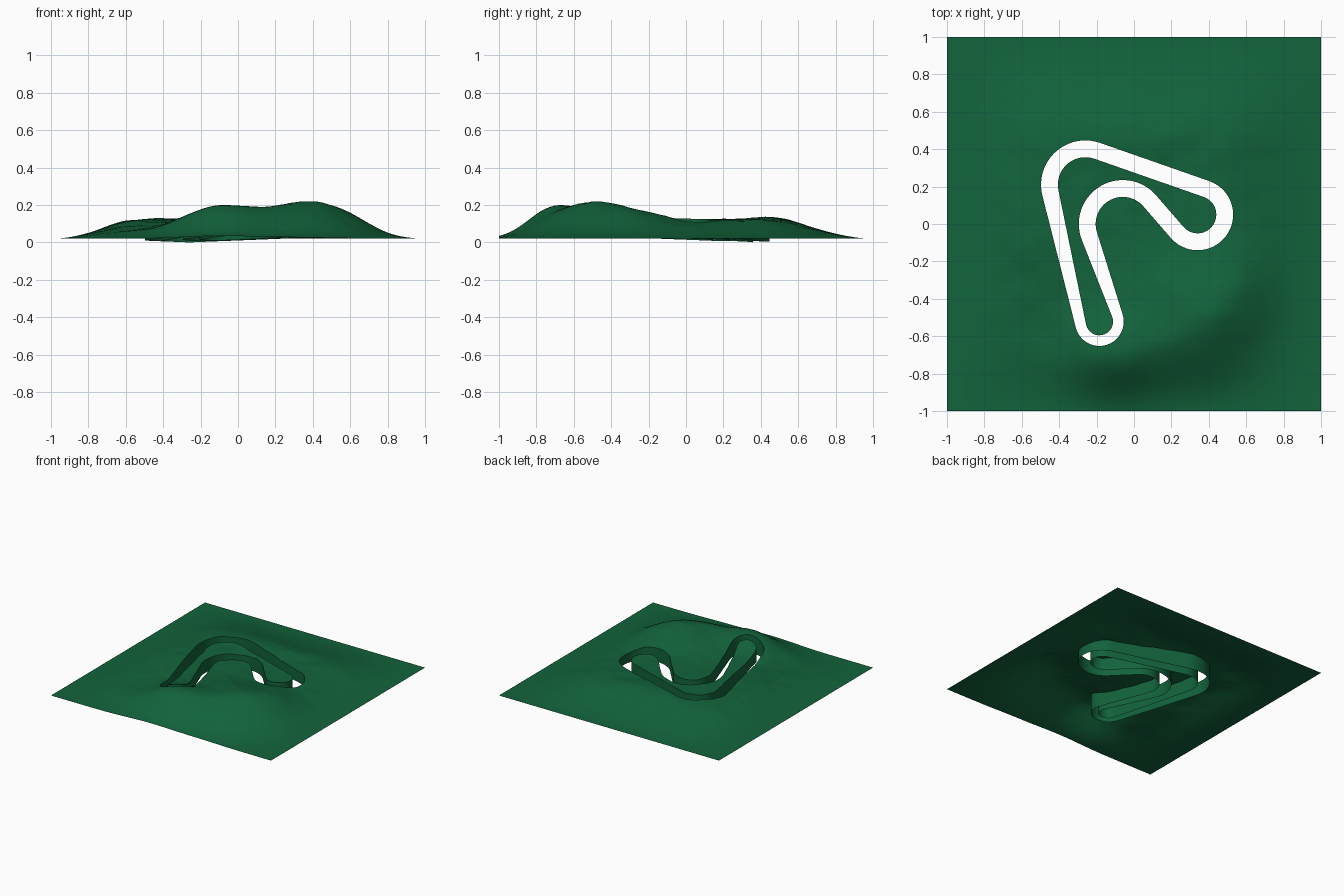
import bpy, bmesh, math
from mathutils import Vector, noise
from mathutils.geometry import delaunay_2d_cdt

cube = bpy.data.objects.get("Cube")
if cube:
    bpy.data.objects.remove(cube, do_unlink=True)

# Single grass colour
grass = bpy.data.materials.new("grass_green")
grass.use_nodes = True
green = (0.006, 0.125, 0.044, 1)
grass.diffuse_color = green
bsdf = grass.node_tree.nodes["Principled BSDF"]
bsdf.inputs["Base Color"].default_value = green
bsdf.inputs["Roughness"].default_value = 0.9

# Hills: x, y, height, x spread, y spread
HILLS = [
    (-0.10, -0.71, 0.125, 0.20, 0.14),
    (0.34, -0.62, 0.070, 0.18, 0.17),
    (0.30, -0.38, 0.050, 0.18, 0.18),
    (0.56, -0.35, 0.045, 0.12, 0.16),
    (-0.45, -0.50, -0.035, 0.14, 0.18),
    (-0.62, 0.05, 0.020, 0.12, 0.25),
    (-0.10, 0.48, 0.018, 0.30, 0.12),
]


def ramp(distance):
    t = max(0.0, min(1.0, distance / 0.6))
    return t * t * (3 - 2 * t)


def ground(x, y):
    mask = ramp(1 - abs(x)) * ramp(1 - abs(y))
    z = 0.02 + 0.1 * mask
    side = min(1.0, (1 - abs(x)) * 4)
    for hx, hy, h, sx, sy in HILLS:
        z += side * h * math.exp(-((x - hx) / sx) ** 2 / 2 - ((y - hy) / sy) ** 2 / 2)
    rough = noise.fractal(Vector((x * 5, y * 5, 3)), 1.0, 2.0, 4)
    return z + 0.009 * mask * rough


def slot_floor(x, y):
    return 0.04 * math.hypot(x + 0.26, y - 0.36)


def belt(circles, step=0.03):
    """Closed path around circles; a negative radius is a left-hand bend."""
    count = len(circles)
    angles = []
    for i in range(count):
        (ax, ay, ar), (bx, by, br) = circles[i], circles[(i + 1) % count]
        length = math.hypot(bx - ax, by - ay)
        angles.append(math.atan2(by - ay, bx - ax) + math.acos((ar - br) / length))
    corners = []
    for i, (cx, cy, r) in enumerate(circles):
        start, end = angles[i - 1], angles[i]
        turn = -((start - end) % math.tau) if r > 0 else (end - start) % math.tau
        parts = max(8, int(abs(turn) / 0.1))
        for k in range(parts + 1):
            a = start + turn * k / parts
            corners.append(Vector((cx + r * math.cos(a), cy + r * math.sin(a))))
    path = []
    for i, p in enumerate(corners):
        q = corners[(i + 1) % len(corners)]
        parts = max(1, math.ceil((q - p).length / step))
        path += [p.lerp(q, k / parts) for k in range(parts)]
    return path


def inside(x, y, loop):
    hit = False
    for i, p in enumerate(loop):
        q = loop[i - 1]
        if (p.y > y) != (q.y > y) and x < (q.x - p.x) * (y - p.y) / (q.y - p.y) + p.x:
            hit = not hit
    return hit


def finish(name, bm):
    mesh = bpy.data.meshes.new(name)
    bm.to_mesh(mesh)
    bm.free()
    mesh.materials.append(grass)
    obj = bpy.data.objects.new(name, mesh)
    bpy.context.collection.objects.link(obj)
    bpy.ops.object.select_all(action='DESELECT')
    obj.select_set(True)
    bpy.context.view_layer.objects.active = obj
    bpy.ops.object.shade_smooth_by_angle(angle=math.radians(40))


# Both edges of the winding slot
outer = belt([(-0.26, 0.21, 0.237), (0.34, 0.05, 0.19),
              (-0.06, 0.0, -0.145), (-0.185, -0.522, 0.13)])
inner = belt([(-0.26, 0.21, 0.147), (0.34, 0.05, 0.10),
              (-0.06, 0.0, -0.235), (-0.185, -0.522, 0.073)])
loops = (outer, inner)

# Landscape sheet with the slot left open
points, edges = [], []
for loop in loops:
    first = len(points)
    points += loop
    edges += [(first + i, first + (i + 1) % len(loop)) for i in range(len(loop))]
rim = list(points)
N = 80
for i in range(N + 1):
    for j in range(N + 1):
        p = Vector((2 * i / N - 1, 2 * j / N - 1))
        if min((p - q).length_squared for q in rim) > 0.0001:
            points.append(p)
verts, _, faces, *_ = delaunay_2d_cdt(points, edges, [], 0, 1e-6)
bm = bmesh.new()
sheet = [bm.verts.new((p.x, p.y, ground(p.x, p.y))) for p in verts]
for face in faces:
    c = sum((verts[k] for k in face), Vector((0, 0))) / len(face)
    if inside(c.x, c.y, outer) == inside(c.x, c.y, inner):
        bm.faces.new([sheet[k] for k in face])
loose = [v for v in bm.verts if not v.link_faces]
bmesh.ops.delete(bm, geom=loose, context='VERTS')
for face in bm.faces:
    face.normal_update()
    if face.normal.z < 0:
        face.normal_flip()
finish("landscape", bm)

# Upright walls down both sides of the slot
for name, loop, flip in (("outer_slot_wall", outer, False), ("inner_slot_wall", inner, True)):
    bm = bmesh.new()
    top = [bm.verts.new((p.x, p.y, ground(p.x, p.y))) for p in loop]
    low = [bm.verts.new((p.x, p.y, slot_floor(p.x, p.y))) for p in loop]
    for i in range(len(loop)):
        quad = [top[i - 1], top[i], low[i], low[i - 1]]
        bm.faces.new(quad[::-1] if flip else quad)
    finish(name, bm)
